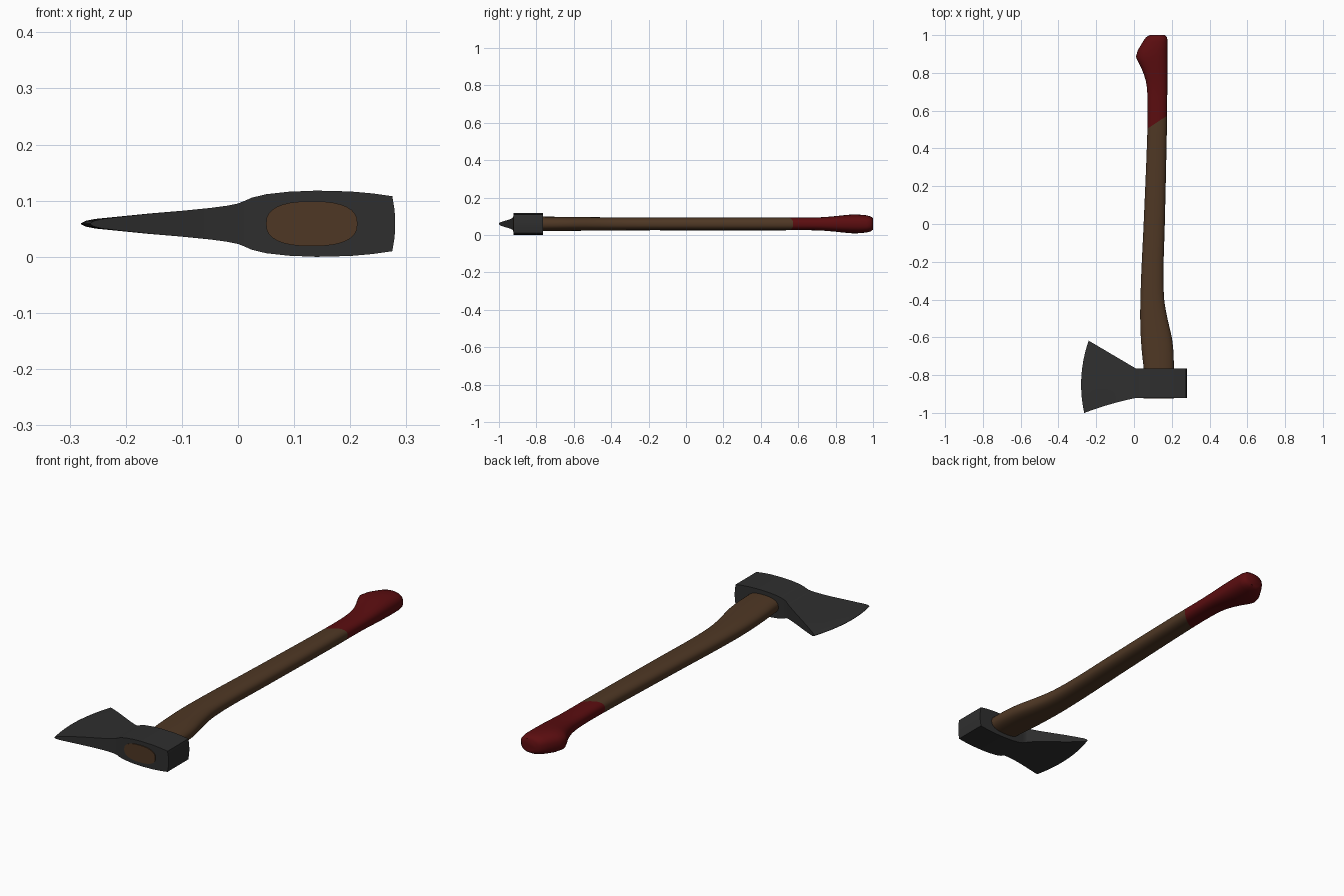
import bpy, bmesh, math
from mathutils import Vector

if "Cube" in bpy.data.objects:
    bpy.data.objects.remove(bpy.data.objects["Cube"])

ZC = 0.059  # mid height of the whole axe


def material(name, rgb):
    m = bpy.data.materials.new(name)
    m.diffuse_color = (*rgb, 1)
    m.use_nodes = True
    m.node_tree.nodes["Principled BSDF"].inputs["Base Color"].default_value = m.diffuse_color
    return m


def smooth(table, t):
    """Cubic interpolation through rows (t, a, b, ...)."""
    n = len(table)

    def slope(i, k):
        a, b = table[max(i - 1, 0)], table[min(i + 1, n - 1)]
        return (b[k] - a[k]) / (b[0] - a[0])
    i = 0
    while i < n - 2 and t > table[i + 1][0]:
        i += 1
    p, q = table[i], table[i + 1]
    h = q[0] - p[0]
    u = (t - p[0]) / h
    return [(2*u**3 - 3*u*u + 1) * p[k] + (u**3 - 2*u*u + u) * h * slope(i, k)
            + (3*u*u - 2*u**3) * q[k] + (u**3 - u*u) * h * slope(i + 1, k)
            for k in range(1, len(p))]


def loft(bm, rings):
    """Skin closed rings of points and cap both ends."""
    vs = [[bm.verts.new(p) for p in r] for r in rings]
    n = len(vs[0])
    for a, b in zip(vs, vs[1:]):
        for j in range(n):
            bm.faces.new((a[j], a[(j + 1) % n], b[(j + 1) % n], b[j]))
    bm.faces.new(vs[0])
    bm.faces.new(vs[-1])


def finish(bm, name, mats, angle):
    bmesh.ops.recalc_face_normals(bm, faces=bm.faces)
    me = bpy.data.meshes.new(name)
    bm.to_mesh(me)
    bm.free()
    ob = bpy.data.objects.new(name, me)
    bpy.context.collection.objects.link(ob)
    for m in mats:
        me.materials.append(m)
    bpy.ops.object.select_all(action='DESELECT')
    ob.select_set(True)
    bpy.context.view_layer.objects.active = ob
    bpy.ops.object.shade_smooth_by_angle(angle=math.radians(angle))
    return ob


steel = material("dark steel", (0.028, 0.028, 0.028))
wood = material("brown wood", (0.078, 0.039, 0.018))
red = material("red grip paint", (0.105, 0.004, 0.005))

# Handle: rows of y, left x, right x, half thickness
handle = [(-0.925, 0.050, 0.213, 0.040), (-0.77, 0.051, 0.211, 0.039),
          (-0.68, 0.042, 0.209, 0.038), (-0.60, 0.036, 0.200, 0.037),
          (-0.50, 0.033, 0.177, 0.036), (-0.40, 0.034, 0.160, 0.035),
          (-0.25, 0.039, 0.156, 0.034), (0.0, 0.051, 0.163, 0.034),
          (0.50, 0.071, 0.174, 0.034), (0.68, 0.071, 0.176, 0.034),
          (0.76, 0.062, 0.177, 0.038), (0.83, 0.037, 0.178, 0.045),
          (0.885, 0.010, 0.178, 0.050), (0.92, 0.020, 0.178, 0.050),
          (0.965, 0.047, 0.178, 0.046), (0.988, 0.063, 0.175, 0.040),
          (1.0, 0.082, 0.163, 0.030)]
SEG = 32
rings = []
ys = []
for a, b in zip(handle, handle[1:]):
    k = max(1, round((b[0] - a[0]) / 0.03))
    ys += [a[0] + (b[0] - a[0]) * i / k for i in range(k)]
for y in ys + [1.0]:
    x0, x1, h = smooth(handle, y)
    ring = []
    for j in range(SEG):
        a = 2 * math.pi * j / SEG
        c, s = math.cos(a), math.sin(a)
        e = 2 / 2.5
        ring.append(((x0 + x1) / 2 + (x1 - x0) / 2 * math.copysign(abs(c)**e, c), y,
                     ZC + h * math.copysign(abs(s)**e, s)))
    rings.append(ring)
bm = bmesh.new()
loft(bm, rings)
# Slanted cut between bare wood and painted grip
point, normal = Vector((0.071, 0.505, 0)), Vector((-0.068, 0.104, 0))
bmesh.ops.bisect_plane(bm, geom=bm.verts[:] + bm.edges[:] + bm.faces[:],
                       plane_co=point, plane_no=normal)
for f in bm.faces:
    f.material_index = int((f.calc_center_median() - point).dot(normal) > 0)
finish(bm, "handle", [wood, red], 50)


# Axe head outline seen from above
def upper(x):
    return -0.765 if x > 0.01 else -0.765 + 0.59 * (0.01 - x)


def lower(x):
    d = max(0.0, 0.01 - x)
    return -0.921 - 0.2 * d - 0.33 * d * d


# Axe head: rows of x, half thickness, from cutting edge to poll
profile = [(-0.28, 0.0008), (-0.272, 0.005), (-0.255, 0.0085), (-0.22, 0.012),
           (-0.16, 0.018), (-0.10, 0.023), (-0.05, 0.028), (-0.02, 0.032),
           (0.0, 0.036), (0.01, 0.040), (0.025, 0.0465), (0.05, 0.0525), (0.09, 0.057),
           (0.14, 0.059), (0.20, 0.0575), (0.24, 0.054), (0.275, 0.049),
           (0.279, 0.025), (0.28, 0.008)]
COLS = 14
rings = []
for x, t in profile:
    w = 0.74 * (max(0.0, -x) / 0.28)**2   # curvature of the cutting edge

    def bend(y):
        return x + w * (y + 0.85)**2
    hi, lo = upper(x), lower(x)
    for _ in range(12):
        hi, lo = upper(bend(hi)), lower(bend(lo))
    row = [lo + (hi - lo) * i / COLS for i in range(COLS + 1)]
    rings.append([(bend(y), y, ZC + t) for y in row]
                 + [(bend(y), y, ZC - t) for y in reversed(row)])
bm = bmesh.new()
loft(bm, rings)
finish(bm, "axe_head", [steel], 35)
